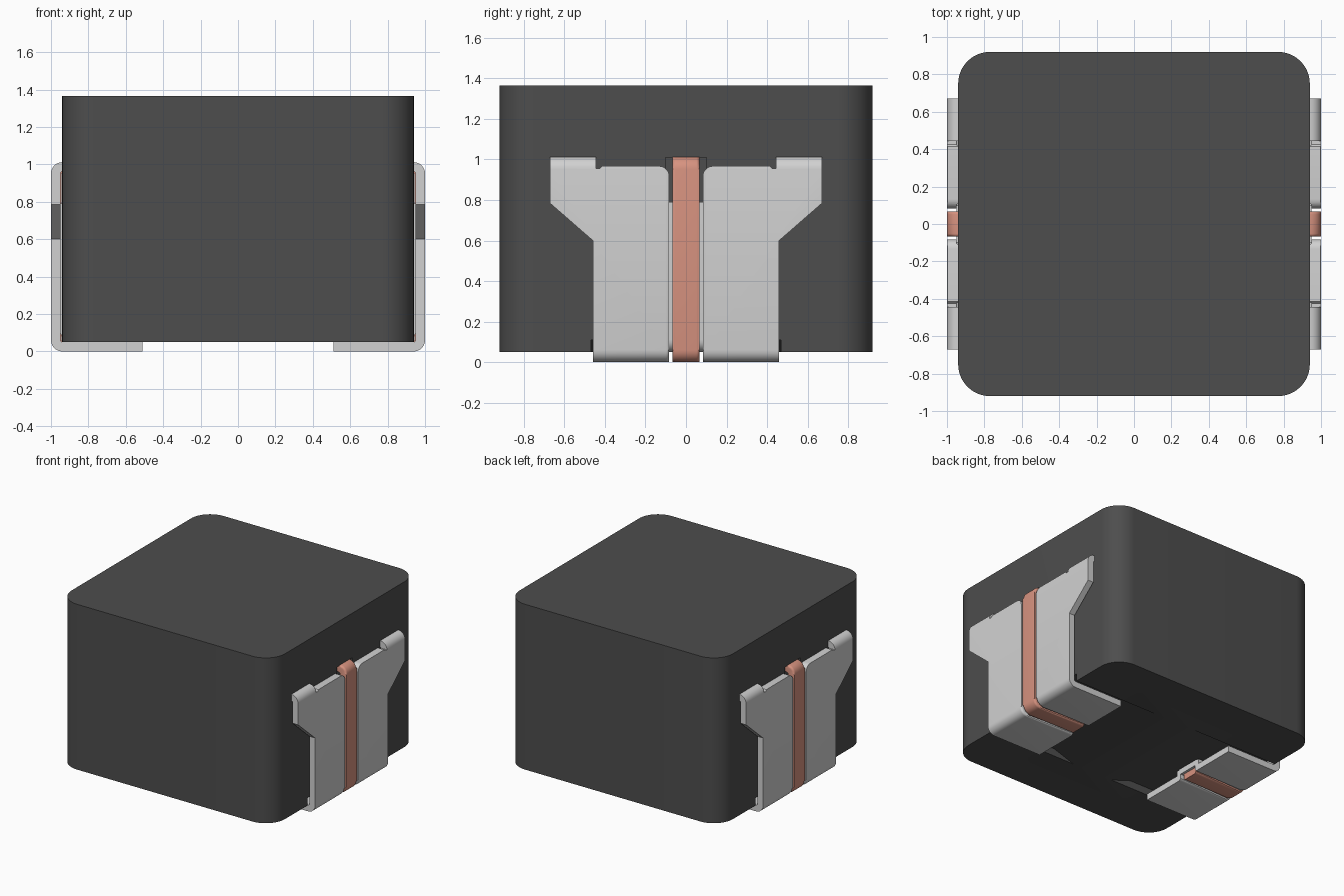
import bpy, bmesh, math
from mathutils import Vector

old = bpy.data.objects.get("Cube")
if old:
    bpy.data.objects.remove(old, do_unlink=True)


def material(name, color):
    m = bpy.data.materials.new(name)
    m.use_nodes = True
    m.diffuse_color = (*color, 1)
    bsdf = m.node_tree.nodes["Principled BSDF"]
    bsdf.inputs["Base Color"].default_value = (*color, 1)
    bsdf.inputs["Roughness"].default_value = 0.6
    return m


charcoal = material("charcoal", (0.075, 0.075, 0.075))
tin = material("light grey metal", (0.64, 0.64, 0.64))
copper = material("copper", (0.68, 0.29, 0.215))


def arc(cx, cy, r, start, end, steps=6):
    return [(cx + r * math.cos(math.radians(start + (end - start) * i / steps)),
             cy + r * math.sin(math.radians(start + (end - start) * i / steps)))
            for i in range(steps + 1)]


def prism(name, points, axis, low, high, mat, edge_rule=None, bevel=0.0):
    """Extrude a 2D outline along an axis, optionally rounding chosen edges."""
    place = {"x": lambda a, b, c: Vector((c, a, b)),
             "y": lambda a, b, c: Vector((a, c, b)),
             "z": lambda a, b, c: Vector((a, b, c))}[axis]
    bm = bmesh.new()
    n = len(points)
    ends = [[bm.verts.new(place(a, b, c)) for a, b in points] for c in (low, high)]
    bm.faces.new(ends[0])
    bm.faces.new(ends[1])
    rims = []
    for i in range(n):
        j = (i + 1) % n
        bm.faces.new((ends[0][i], ends[0][j], ends[1][j], ends[1][i]))
        for side in (0, 1):
            if edge_rule and edge_rule(side, i, n):
                rims.append(bm.edges.get((ends[side][i], ends[side][j])))
    if rims:
        bmesh.ops.bevel(bm, geom=rims, offset=bevel, segments=4, profile=0.5,
                        affect="EDGES", clamp_overlap=True)
    bmesh.ops.recalc_face_normals(bm, faces=bm.faces[:])
    me = bpy.data.meshes.new(name)
    bm.to_mesh(me)
    bm.free()
    me.materials.append(mat)
    ob = bpy.data.objects.new(name, me)
    bpy.context.collection.objects.link(ob)
    return ob


def boolean(ob, cutter, operation):
    mod = ob.modifiers.new("cut", "BOOLEAN")
    mod.operation = operation
    mod.solver = "EXACT"
    mod.object = cutter
    bpy.context.view_layer.update()
    graph = bpy.context.evaluated_depsgraph_get()
    result = bpy.data.meshes.new_from_object(ob.evaluated_get(graph))
    ob.modifiers.clear()
    ob.data = result
    bpy.data.objects.remove(cutter, do_unlink=True)


def smooth(ob):
    for p in ob.data.polygons:
        p.use_smooth = True
    ob.data.set_sharp_from_angle(angle=math.radians(35))


def mirror(ob, across_y=False):
    mod = ob.modifiers.new("mirror", "MIRROR")
    mod.use_axis = (True, across_y, False)
    mod.use_mirror_merge = False


def strip(foot, inset, top, thick, hook=None):
    """Bent strip seen from the front: foot, elbow, upright, optional top hook."""
    def side(d, r):
        x, z, t = 1 - d, d, top - (d - inset)
        pts = [(foot, z)] + arc(x - r, z + r, r, -90, 0)
        if hook:
            return pts + arc(x - r, t - r, r, 0, 90) + [(hook, t)]
        return pts + [(x, top)]
    outer = side(inset, 0.06)
    return outer + side(inset + thick, 0.012)[::-1], len(outer)


# Moulded body with rounded vertical corners
W, D, R = 0.94, 0.92, 0.17
outline = []
for sx, sy, a in ((1, 1, 0), (-1, 1, 90), (-1, -1, 180), (1, -1, 270)):
    outline += arc(sx * (W - R), sy * (D - R), R, a, a + 90, 12)
body = prism("body", outline, "z", 0.05, 1.365, charcoal)

# Underside pockets with a sloped inner end, and side slots for the wire
for s in (1, -1):
    pocket = [(s * 0.18, 0.05), (s * 0.36, 0.11), (s * 1.1, 0.11),
              (s * 1.1, -0.1), (s * 0.18, -0.1)]
    boolean(body, prism("pocket_cutter", pocket, "y", -0.47, 0.47, charcoal), "DIFFERENCE")
    slot = [(s * 0.9, 0), (s * 1.1, 0), (s * 1.1, 1.01), (s * 0.9, 1.01)]
    boolean(body, prism("slot_cutter", slot, "y", -0.1, 0.1, charcoal), "DIFFERENCE")
smooth(body)

# Terminals: bent sheet trimmed to a flared outline, mirrored to four
section, split = strip(0.51, 0, 1.012, 0.05, 0.9)
terminal = prism("terminal", section, "y", 0.083, 0.8, tin,
                 lambda side, i, n: side == 0 and i < split - 1, 0.04)
flare = [(0.05, -0.1), (0.46, -0.1), (0.46, 0.6), (0.672, 0.785), (0.672, 1.1),
         (0.445, 1.1), (0.445, 0.955), (0.425, 0.955), (0.415, 0.967)]
flare += arc(0.133, 0.917, 0.05, 90, 180) + [(0.05, 0.9)]
boolean(terminal, prism("flare_cutter", flare, "x", 0.3, 1.1, tin), "INTERSECT")
smooth(terminal)
mirror(terminal, True)

# Recessed channel joining each pair of terminals behind the wire
section, split = strip(0.51, 0.05, 0.79, 0.045)
channel = prism("terminal_channel", section, "y", -0.099, 0.099, tin)
smooth(channel)
mirror(channel)

# Webs along both sides of the foot channel
web = prism("channel_web", [(0.51, 0.03), (0.93, 0.03), (0.93, 0.09), (0.51, 0.09)],
            "y", 0.085, 0.12, tin)
mirror(web, True)

# Flat copper wire with rounded long edges
section, split = strip(0.53, 0, 1.012, 0.055, 0.87)
wire = prism("wire", section, "y", -0.067, 0.067, copper,
             lambda side, i, n: i < split - 1, 0.025)
smooth(wire)
mirror(wire)
